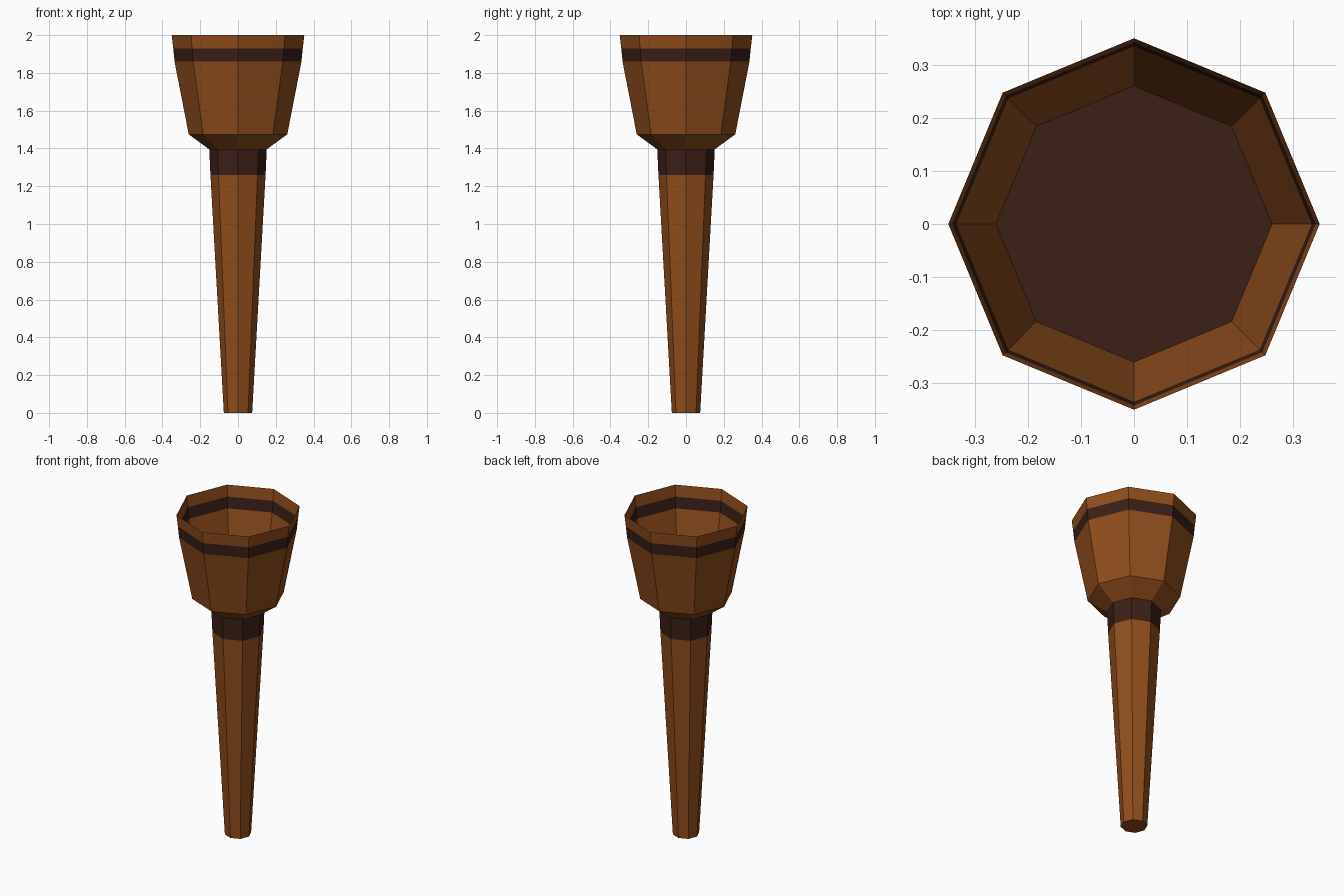
import bpy, bmesh
from math import cos, sin, pi

if "Cube" in bpy.data.objects:
    bpy.data.objects.remove(bpy.data.objects["Cube"])

SIDES = 8


def material(name, color):
    m = bpy.data.materials.new(name)
    m.diffuse_color = (*color, 1)
    m.use_nodes = True
    m.node_tree.nodes["Principled BSDF"].inputs["Base Color"].default_value = m.diffuse_color
    return m


wood = material("wood", (0.28, 0.075, 0.012))
dark_wood = material("dark_wood", (0.045, 0.014, 0.008))


def lathe(name, profile, mat, cap_bottom=False):
    """Eight-sided shell through (radius, z) points, listed bottom to top."""
    bm = bmesh.new()
    rings = [[bm.verts.new((r * cos(2 * pi * i / SIDES), r * sin(2 * pi * i / SIDES), z))
              for i in range(SIDES)] for r, z in profile]
    for low, high in zip(rings, rings[1:]):
        for i in range(SIDES):
            j = (i + 1) % SIDES
            bm.faces.new((low[i], low[j], high[j], high[i]))
    if cap_bottom:
        bm.faces.new(rings[0][::-1])
    # a single ring becomes an upward-facing disc
    if len(profile) == 1:
        bm.faces.new(rings[0])
    mesh = bpy.data.meshes.new(name)
    bm.to_mesh(mesh)
    bm.free()
    mesh.materials.append(mat)
    obj = bpy.data.objects.new(name, mesh)
    bpy.context.collection.objects.link(obj)
    return obj


# Tapered handle and its dark collar
lathe("handle", [(0.075, 0), (0.146, 1.26)], wood, cap_bottom=True)
lathe("collar", [(0.146, 1.26), (0.152, 1.395)], dark_wood)

# Open, thin-walled cup with a dark floor and a dark band below the rim
lathe("cup", [(0.152, 1.395), (0.261, 1.475), (0.336, 1.86)], wood)
lathe("cup_floor", [(0.261, 1.475)], dark_wood)
lathe("cup_band", [(0.336, 1.86), (0.343, 1.93)], dark_wood)
lathe("cup_rim", [(0.343, 1.93), (0.351, 2.0)], wood)
